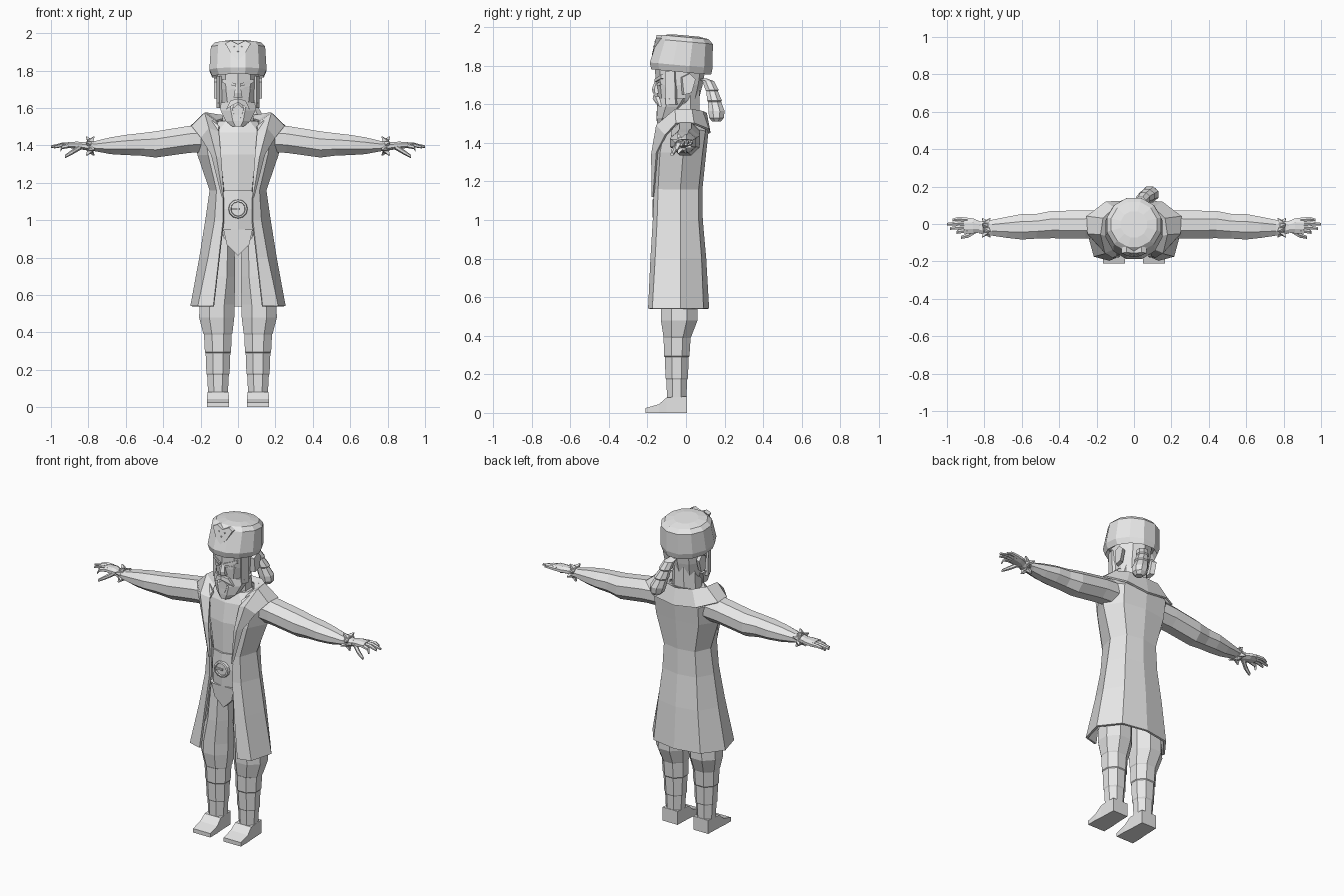
import bpy, bmesh, math
from mathutils import Vector

grey = bpy.data.materials.new("plain_grey")
grey.diffuse_color = (0.8, 0.8, 0.8, 1)
X, Y, Z = Vector((1, 0, 0)), Vector((0, 1, 0)), Vector((0, 0, 1))


def finish(name, bm, mirror=False, thick=0):
    bmesh.ops.recalc_face_normals(bm, faces=bm.faces)
    me = bpy.data.meshes.new(name)
    bm.to_mesh(me)
    bm.free()
    me.materials.append(grey)
    ob = bpy.data.objects.new(name, me)
    bpy.context.collection.objects.link(ob)
    if mirror:
        m = ob.modifiers.new("mirror", "MIRROR")
        m.use_clip = True
    if thick:
        s = ob.modifiers.new("thickness", "SOLIDIFY")
        s.thickness, s.offset = thick, 0
    return ob


def skin(bm, rows, closed=True):
    """Bridge rows of points with quads."""
    vs = [[bm.verts.new(p) for p in r] for r in rows]
    n = len(vs[0])
    for a, b in zip(vs, vs[1:]):
        for i in range(n if closed else n - 1):
            j = (i + 1) % n
            bm.faces.new((a[i], a[j], b[j], b[i]))
    if closed:
        bm.faces.new(vs[0])
        bm.faces.new(vs[-1])


def tube(bm, rings, u=X, v=Y, n=8):
    """Rings are (centre, half width along u, half width along v)."""
    k = 1 / math.cos(math.pi / n)
    rows = []
    for c, ru, rv in rings:
        angs = [2 * math.pi * (i + 0.5) / n for i in range(n)]
        rows.append([Vector(c) + u * ru * k * math.cos(a) + v * rv * k * math.sin(a) for a in angs])
    skin(bm, rows)


def tube_part(name, rings, u=X, v=Y, n=8, mirror=False):
    bm = bmesh.new()
    tube(bm, rings, u, v, n)
    return finish(name, bm, mirror)


def plate(name, pts, offset, mirror=False):
    """Solid plate from an outline and a thickness vector."""
    bm = bmesh.new()
    skin(bm, [[Vector(p) for p in pts], [Vector(p) + Vector(offset) for p in pts]])
    return finish(name, bm, mirror)


# torso, sash and neck
tube_part("torso", [((0, -.04, .86), .11, .09), ((0, -.04, .97), .13, .105), ((0, -.04, 1.15), .125, .105),
                    ((0, -.03, 1.35), .17, .115), ((0, -.02, 1.47), .18, .105), ((0, -.02, 1.53), .1, .08)], n=10)
tube_part("sash", [((0, -.04, .95), .125, .112), ((0, -.04, 1.06), .13, .12), ((0, -.04, 1.16), .125, .115)], n=10)
tube_part("neck", [((0, -.01, 1.48), .085, .08), ((0, -.01, 1.7), .075, .08)])
plate("front_flap", [(-.078, -.155, .95), (.078, -.155, .95), (.06, -.15, .87), (0, -.145, .81), (-.06, -.15, .87)], (0, .05, 0))

# buckle: ring, disc and pin
bm = bmesh.new()
rows = []
for i in range(12):
    a = 2 * math.pi * i / 12
    d = Vector((math.cos(a), 0, math.sin(a)))
    rows.append([Vector((0, y, 1.06)) + d * r for r, y in ((.036, -.155), (.039, -.175), (.049, -.172), (.052, -.155))])
vs = [[bm.verts.new(p) for p in r] for r in rows]
for i in range(12):
    for j in range(4):
        bm.faces.new((vs[i][j], vs[i][(j + 1) % 4], vs[(i + 1) % 12][(j + 1) % 4], vs[(i + 1) % 12][j]))
finish("buckle_ring", bm)
tube_part("buckle_disc", [((0, -.15, 1.06), .036, .036), ((0, -.164, 1.06), .036, .036)], X, Z, 10)
tube_part("buckle_pin", [((-.036, -.168, 1.06), .005, .005), ((.01, -.168, 1.06), .005, .005)], Y, Z, 4)

# long open coat, from front edge round to the middle of the back
coat = [
    [(.13, -.19, .54), (.21, -.17, .54), (.248, -.03, .54), (.16, .085, .54), (0, .113, .54)],
    [(.10, -.178, .80), (.155, -.155, .80), (.2, -.03, .80), (.135, .075, .80), (0, .098, .80)],
    [(.077, -.166, 1.0), (.12, -.145, 1.0), (.168, -.03, 1.0), (.115, .06, 1.0), (0, .08, 1.0)],
    [(.078, -.16, 1.16), (.11, -.14, 1.16), (.145, -.03, 1.16), (.105, .06, 1.16), (0, .078, 1.16)],
    [(.095, -.155, 1.35), (.155, -.13, 1.35), (.21, -.015, 1.35), (.145, .08, 1.35), (0, .098, 1.35)],
    [(.11, -.135, 1.46), (.175, -.105, 1.47), (.235, 0, 1.48), (.15, .095, 1.46), (0, .11, 1.46)],
    [(.1, -.105, 1.5), (.135, -.08, 1.53), (.145, 0, 1.55), (.09, .065, 1.55), (0, .085, 1.55)]]
bm = bmesh.new()
skin(bm, coat, False)
finish("coat", bm, True, .014)

# folded lapels and collar
lapel = [
    [(.077, -.168, 1.12), (.079, -.172, 1.12), (.082, -.168, 1.12)],
    [(.092, -.165, 1.33), (.115, -.175, 1.34), (.14, -.15, 1.35)],
    [(.105, -.13, 1.47), (.155, -.15, 1.49), (.195, -.105, 1.44)],
    [(.115, -.07, 1.52), (.178, -.055, 1.57), (.245, -.05, 1.5)],
    [(.115, .0, 1.53), (.165, .03, 1.57), (.25, .04, 1.5)],
    [(.075, .055, 1.54), (.105, .085, 1.56), (.15, .115, 1.47)],
    [(0, .075, 1.54), (0, .105, 1.55), (0, .122, 1.45)]]
bm = bmesh.new()
skin(bm, lapel, False)
finish("collar", bm, True, .012)

# sleeves and hands
tube_part("arm", [((.14, 0, 1.44), .07, .075), ((.26, -.003, 1.432), .075, .072), ((.44, -.003, 1.405), .073, .07),
                  ((.52, -.012, 1.405), .066, .06), ((.6, -.015, 1.402), .068, .054), ((.68, -.018, 1.398), .056, .045),
                  ((.76, -.02, 1.396), .042, .028), ((.83, -.02, 1.396), .03, .02)], Y, Z, 8, True)
tube_part("palm", [((.81, -.018, 1.396), .026, .019), ((.86, -.01, 1.4), .04, .02), ((.91, -.008, 1.402), .042, .015)],
          Y, Z, 8, True)
bm = bmesh.new()
for y, tip, drop in ((.024, .97, .0), (.004, 1.0, .003), (-.016, .985, .006), (-.036, .95, .025)):
    tube(bm, [((.89, y, 1.402), .011, .012), ((.94, y * 1.1, 1.404 - drop * .5), .011, .01),
              ((tip, y * 1.15 - .006, 1.396 - drop), .007, .006)], Y, Z, 6)
tube(bm, [((.84, -.03, 1.393), .016, .014), ((.885, -.06, 1.365), .013, .012), ((.925, -.072, 1.34), .008, .008)], Y, Z, 6)
finish("fingers", bm, True)

# spiked wrist band
bm = bmesh.new()
tube(bm, [((.775, -.02, 1.396), .036, .034), ((.805, -.02, 1.396), .036, .034)], Y, Z, 8)
for i in range(8):
    a = 2 * math.pi * (i + .5) / 8
    d = Vector((0, math.cos(a), math.sin(a)))
    t = Vector((0, -d.z, d.y))
    c = Vector((.79, -.02, 1.396)) + d * .03
    lean = X * (.02 if i % 2 else -.02)
    tube(bm, [(c, .016, .013), (c + d * .024 + lean, .003, .003)], X, t, 4)
finish("wrist_band", bm, True)

# baggy trousers, wrapped shins and feet
tube_part("trouser_leg", [((.08, -.04, .92), .06, .08), ((.09, -.035, .7), .075, .095), ((.112, -.035, .55), .093, .095),
                          ((.114, -.035, .48), .094, .095), ((.108, -.045, .395), .078, .072), ((.108, -.045, .37), .06, .06)],
          n=8, mirror=True)
tube_part("wrapped_shin", [((.108, -.046, .39), .074, .07), ((.107, -.048, .295), .07, .066), ((.107, -.048, .29), .066, .062),
                           ((.107, -.048, .18), .062, .058), ((.107, -.048, .172), .058, .053),
                           ((.107, -.048, .08), .053, .051), ((.107, -.048, .04), .053, .052)], n=8, mirror=True)
foot = [[(.107 + s * w, y, z) for s, z in ((-1, 0), (1, 0), (1, h), (-1, h))]
        for y, w, h in ((.006, .052, .085), (-.1, .056, .08), (-.14, .06, .045), (-.21, .06, .025))]
bm = bmesh.new()
skin(bm, foot)
finish("foot", bm, True)

# head, ears and face
tube_part("head", [((0, -.05, 1.56), .06, .07), ((0, -.04, 1.62), .09, .1), ((0, -.035, 1.7), .105, .115),
                   ((0, -.03, 1.79), .11, .125)], n=10)
plate("ear", [(.1, -.02, 1.65), (.1, .02, 1.66), (.1, .04, 1.73), (.1, .01, 1.76), (.1, -.03, 1.74)], (.027, .01, 0), True)
plate("sideburn", [(.085, -.1, 1.77), (.1, -.05, 1.77), (.1, -.045, 1.6), (.085, -.095, 1.6)], (.015, -.01, 0), True)
tube_part("nose", [((0, -.135, 1.74), .012, .016), ((0, -.152, 1.68), .019, .022), ((0, -.15, 1.655), .024, .018)], n=6)
plate("brow", [(.012, -.15, 1.73), (.085, -.115, 1.755), (.085, -.115, 1.735), (.012, -.15, 1.715)], (0, -.014, 0), True)
plate("eye", [(.024, -.145, 1.705), (.05, -.135, 1.715), (.072, -.118, 1.705), (.05, -.135, 1.695)], (0, -.008, 0), True)
plate("moustache", [(0, -.15, 1.65), (.04, -.14, 1.64), (.065, -.12, 1.59), (.045, -.14, 1.605), (0, -.155, 1.63)],
      (0, -.018, 0), True)
tube_part("beard", [((0, -.05, 1.63), .108, .085), ((0, -.075, 1.585), .092, .075), ((0, -.1, 1.53), .066, .052),
                    ((0, -.125, 1.5), .03, .025)], n=8)

# pointed tuft in the middle of the beard
bm = bmesh.new()
skin(bm, [[(0, -.14, 1.64), (.057, -.12, 1.6), (.04, -.1, 1.55), (0, -.11, 1.5), (-.04, -.1, 1.55), (-.057, -.12, 1.6)],
          [(0, -.155, 1.62), (.03, -.15, 1.595), (.02, -.152, 1.56), (0, -.152, 1.515), (-.02, -.152, 1.56), (-.03, -.15, 1.595)]])
finish("beard_tuft", bm)

# banded tail of hair hanging behind
tail = [((.02, .08, 1.735), .022, .025), ((.035, .115, 1.72), .03, .03), ((.05, .135, 1.675), .036, .034),
        ((.05, .135, 1.668), .031, .03), ((.068, .148, 1.62), .042, .038), ((.068, .148, 1.613), .036, .034),
        ((.085, .158, 1.565), .045, .042), ((.092, .158, 1.53), .04, .038), ((.095, .158, 1.51), .022, .022)]
tube_part("hair_tail", tail)

# tall round hat, tipped slightly to the back
hat = tube_part("hat", [((0, -.02, 1.8), .12, .14), ((0, -.025, 1.765), .138, .155), ((0, -.025, 1.8), .153, .163),
                        ((0, -.004, 1.925), .145, .143), ((0, -.002, 1.948), .122, .12), ((0, -.002, 1.957), .07, .07)], n=12)
for v in hat.data.vertices:
    v.co.z -= .09 * v.co.y

# fan shaped badge with small studs
badge = [(0, 1.855), (.035, 1.885), (.068, 1.945), (.04, 1.96), (0, 1.94), (-.04, 1.96), (-.068, 1.945), (-.035, 1.885)]
slope = lambda z: -.178 + (z - 1.855) * .25
plate("badge", [(x, slope(z), z) for x, z in badge], (0, .03, 0))
bm = bmesh.new()
for x, z in ((-.02, 1.925), (.02, 1.925), (0, 1.9)):
    y = slope(z)
    tube(bm, [((x, y + .004, z), .005, .005), ((x, y - .004, z), .003, .003)], X, Z, 6)
finish("badge_studs", bm)
